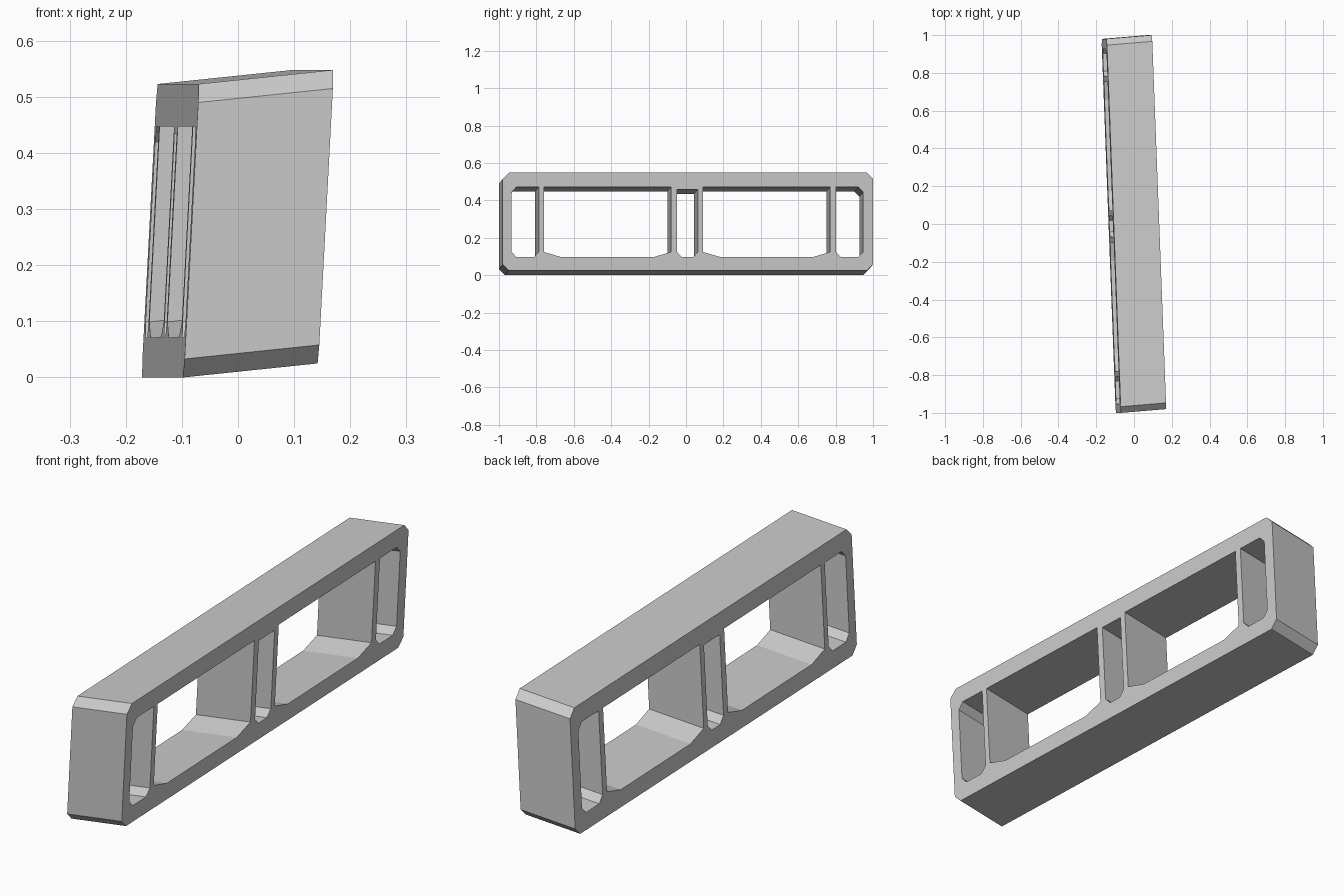
import bpy
import bmesh
from mathutils import Matrix

cube = bpy.data.objects.get("Cube")
if cube:
    bpy.data.objects.remove(cube, do_unlink=True)

# One flat grey
grey = bpy.data.materials.new("grey")
grey.use_nodes = True
grey.diffuse_color = (0.6, 0.6, 0.6, 1)
grey.node_tree.nodes["Principled BSDF"].inputs["Base Color"].default_value = (0.6, 0.6, 0.6, 1)


def chamfered(y0, y1, z0, z1, bottom, top_left=(0, 0), top_right=(0, 0)):
    """Rectangle profile in y, z with cut corners; a cut is (along y, along z)."""
    by, bz = bottom
    corners = [(y0 + by, z0), (y1 - by, z0), (y1, z0 + bz),
               (y1, z1 - top_right[1]), (y1 - top_right[0], z1),
               (y0 + top_left[0], z1), (y0, z1 - top_left[1]), (y0, z0 + bz)]
    return list(dict.fromkeys(corners))


# Outer outline and window openings, measured from the middle of the lower edge
cut = (0.033, 0.033)
small = (0.026, 0.028)
floor, ceiling = 0.071, 0.447
loops = [
    chamfered(-0.99, 0.99, 0, 0.523, cut, cut, cut),
    chamfered(-0.942, -0.797, floor, ceiling, small, top_left=small),
    chamfered(-0.77, -0.09, floor, ceiling, (0.095, 0.028)),
    chamfered(-0.058, 0.053, floor, ceiling - 0.013, small),
    chamfered(0.081, 0.761, floor, ceiling, (0.095, 0.028)),
    chamfered(0.792, 0.937, floor, ceiling, small, top_right=small),
]

# Walls of every loop, then both pierced faces
bm = bmesh.new()
sides = ([], [])
for loop in loops:
    rings = [[bm.verts.new((x, y, z)) for y, z in loop] for x in (0, 1)]
    n = len(loop)
    for i in range(n):
        j = (i + 1) % n
        bm.faces.new((rings[0][i], rings[0][j], rings[1][j], rings[1][i]))
        for side, ring in zip(sides, rings):
            side.append(bm.edges.get((ring[i], ring[j])))
for side in sides:
    bmesh.ops.triangle_fill(bm, edges=side, use_beauty=True, normal=(1, 0, 0))

# Slanted depth, turned length and leaning height
slant = Matrix(((0.24, -0.038, 0.053, -0.1345),
                (0.02, 1, 0, -0.01),
                (0.025, 0, 1, 0),
                (0, 0, 0, 1)))
bm.transform(slant)
bmesh.ops.recalc_face_normals(bm, faces=bm.faces)

mesh = bpy.data.meshes.new("window_frame")
bm.to_mesh(mesh)
bm.free()
mesh.materials.append(grey)
frame = bpy.data.objects.new("window_frame", mesh)
bpy.context.collection.objects.link(frame)
